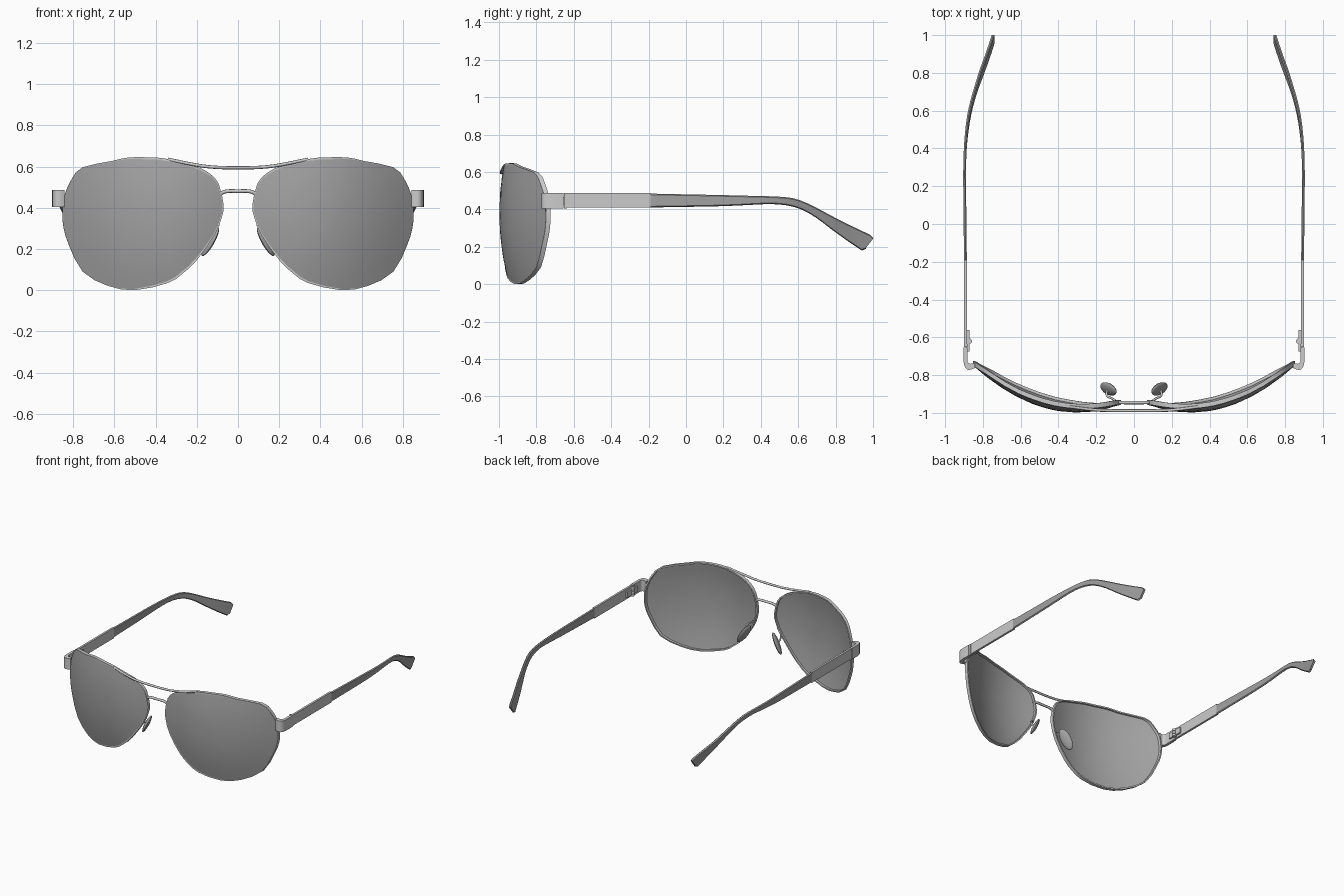
import bpy, bmesh, math
from mathutils import Vector, Matrix

if "Cube" in bpy.data.objects:
    bpy.data.objects.remove(bpy.data.objects["Cube"])


def material(name, v):
    m = bpy.data.materials.new(name)
    m.diffuse_color = (v, v, v, 1)
    m.use_nodes = True
    m.node_tree.nodes["Principled BSDF"].inputs["Base Color"].default_value = m.diffuse_color
    return m


dark = material("dark_grey", 0.36)


def finish(name, bm, mat=None):
    bmesh.ops.recalc_face_normals(bm, faces=bm.faces[:])
    me = bpy.data.meshes.new(name)
    bm.to_mesh(me)
    bm.free()
    if mat:
        me.materials.append(mat)
    ob = bpy.data.objects.new(name, me)
    bpy.context.collection.objects.link(ob)
    ob.modifiers.new("Mirror", "MIRROR").use_mirror_merge = False
    bpy.ops.object.select_all(action="DESELECT")
    ob.select_set(True)
    bpy.context.view_layer.objects.active = ob
    bpy.ops.object.shade_smooth_by_angle(angle=math.radians(35))
    return ob


def refine(pts, closed):
    """Add a curve point halfway between each pair of points."""
    n, out = len(pts), []
    for i in range(n if closed else n - 1):
        idx = [(i + k) % n if closed else min(max(i + k, 0), n - 1) for k in (-1, 0, 1, 2)]
        a, b, c, d = (Vector(pts[k]) for k in idx)
        out += [tuple(b), tuple((b + c) * 0.5625 - (a + d) * 0.0625)]
    return out if closed else out + [tuple(pts[-1])]


def loft(name, sections, closed=False, mat=None):
    bm = bmesh.new()
    rows = [[bm.verts.new(p) for p in s] for s in sections]
    n = len(rows[0])
    for i in range(len(rows) if closed else len(rows) - 1):
        a, b = rows[i], rows[(i + 1) % len(rows)]
        for j in range(n):
            k = (j + 1) % n
            bm.faces.new((a[j], a[k], b[k], b[j]))
    if not closed:
        bm.faces.new(rows[0])
        bm.faces.new(rows[-1])
    return finish(name, bm, mat)


def wire(name, pts, r, mirror=False):
    cu = bpy.data.curves.new(name, "CURVE")
    cu.dimensions = "3D"
    cu.bevel_depth = r
    cu.bevel_resolution = 2
    cu.use_fill_caps = True
    sp = cu.splines.new("NURBS")
    sp.points.add(len(pts) - 1)
    for p, co in zip(sp.points, pts):
        p.co = (*co, 1)
    sp.use_endpoint_u = True
    sp.order_u = 3
    sp.resolution_u = 5
    ob = bpy.data.objects.new(name, cu)
    bpy.context.collection.objects.link(ob)
    if mirror:
        ob.modifiers.new("Mirror", "MIRROR")


def box(name, lo, hi):
    q = [(lo[0], lo[2]), (hi[0], lo[2]), (hi[0], hi[2]), (lo[0], hi[2])]
    return loft(name, [[(x, y, z) for x, z in q] for y in (lo[1], hi[1])])


def dome(x, z):
    """Depth of the wrapped lens surface."""
    return -0.993 + 0.82 * (x - 0.3) ** 2 + 0.36 * (z - 0.38) ** 2


# Lens outline in the front view
outline = refine([
    (.07, .415), (.095, .52), (.145, .572), (.215, .605), (.345, .638), (.43, .645),
    (.53, .645), (.61, .628), (.755, .597), (.808, .54), (.845, .455), (.853, .37),
    (.847, .30), (.822, .22), (.755, .09), (.63, .02), (.5, .0), (.34, .035),
    (.27, .08), (.205, .14), (.115, .265), (.08, .35)], True)
N = len(outline)

# Lenses: concentric rings on the dome
bm = bmesh.new()
cx, cz = 0.47, 0.35
rings = []
for s in (0.99, 0.8, 0.6, 0.4, 0.2):
    ring = []
    for x, z in outline:
        px, pz = cx + (x - cx) * s, cz + (z - cz) * s
        ring.append(bm.verts.new((px, dome(px, pz), pz)))
    rings.append(ring)
mid = bm.verts.new((cx, dome(cx, cz), cz))
for i in range(N):
    j = (i + 1) % N
    for a, b in zip(rings, rings[1:]):
        bm.faces.new((a[i], a[j], b[j], b[i]))
    bm.faces.new((rings[-1][i], rings[-1][j], mid))
lens = finish("lens", bm, dark)
sol = lens.modifiers.new("Thickness", "SOLIDIFY")
sol.thickness = 0.01
sol.offset = 0
sol.use_rim = False               # the edge is hidden inside the rim

# Rims: thin band around each lens
sections = []
for i, (x, z) in enumerate(outline):
    t = (Vector(outline[(i + 1) % N]) - Vector(outline[i - 1])).normalized()
    ix, iz = x + t.y * 0.010, z - t.x * 0.010
    y = dome(x, z)
    sections.append([(x, y - .007, z), (x, y + .018, z), (ix, y + .018, iz), (ix, y - .007, iz)])
loft("rim", sections, closed=True)

# Brow bar and lower bridge
wire("brow_bar", [(-.34, -.968, .636), (-.22, -.985, .610), (-.12, -.988, .596), (0, -.988, .594),
                  (.12, -.988, .596), (.22, -.985, .610), (.34, -.968, .636)], 0.008)
wire("bridge", [(-.09, -.945, .465), (-.07, -.945, .482), (0, -.946, .481),
                (.07, -.945, .482), (.09, -.945, .465)], 0.009)

# Nose pads and their wire arms
L = Vector((.5, .1, -.86)).normalized()
W = Vector((.35, .93, .2))
W = (W - L * W.dot(L)).normalized()
T = L.cross(W)
m = Matrix.Identity(4)
for c, (axis, size) in enumerate(((T, .015), (W, .038), (L, .080))):
    for r in range(3):
        m[r][c] = axis[r] * size
m.translation = (.135, -.873, .235)
bm = bmesh.new()
bmesh.ops.create_uvsphere(bm, u_segments=14, v_segments=8, radius=1, matrix=m)
finish("nose_pad", bm, dark)
wire("nose_pad_arm", [(.095, -.94, .315), (.11, -.925, .31), (.14, -.915, .29),
                      (.148, -.90, .26), (.14, -.875, .238)], 0.006, mirror=True)

# End pieces wrapping from the rim to the temple
outer = refine([(.842, -.762), (.872, -.773), (.892, -.762), (.902, -.73), (.902, -.655)], False)
inner = refine([(.842, -.735), (.864, -.740), (.877, -.735), (.882, -.72), (.882, -.655)], False)
loft("end_piece", [[(*o, .405), (*o, .487), (*i, .487), (*i, .405)] for o, i in zip(outer, inner)])

# Hinges: leaf and three knuckles
box("hinge_leaf", (.872, -.675, .425), (.888, -.56, .467))
for k in range(3):
    bm = bmesh.new()
    bmesh.ops.create_cone(bm, cap_ends=True, segments=12, radius1=.015, radius2=.015, depth=.017,
                          matrix=Matrix.Translation((.873, -.62, .426 + .020 * k)))
    finish("hinge_knuckle", bm)

# Temple collar and metal temple
box("temple_collar", (.882, -.652, .405), (.901, -.635, .487))
box("temple_arm", (.884, -.635, .409), (.899, -.19, .486))

# Temple tips: x centre, top (y, z), bottom (y, z)
tip = [(.892, -.19, .484, -.19, .410), (.894, .0, .480, .0, .413), (.896, .2, .476, .2, .417),
       (.895, .35, .472, .35, .424), (.888, .47, .469, .45, .428), (.876, .57, .460, .54, .421),
       (.859, .65, .432, .62, .398), (.836, .73, .391, .70, .352), (.808, .82, .343, .775, .295),
       (.775, .91, .299, .865, .230), (.750, .985, .264, .940, .180)]
steps = [refine([t[:3] for t in tip], False), refine([(t[0], t[3], t[4]) for t in tip], False)]
# rounded end of the tip
steps[0].append((.745, 1.0, .248))
steps[1].append((.745, .962, .188))
loft("temple_tip", [[(x - .007, ya, za - .006), (x, ya, za), (x + .008, ya, za - .006),
                     (x + .008, yb, zb + .006), (x, yb, zb), (x - .007, yb, zb + .006)]
                    for (x, ya, za), (_, yb, zb) in zip(*steps)], mat=dark)
